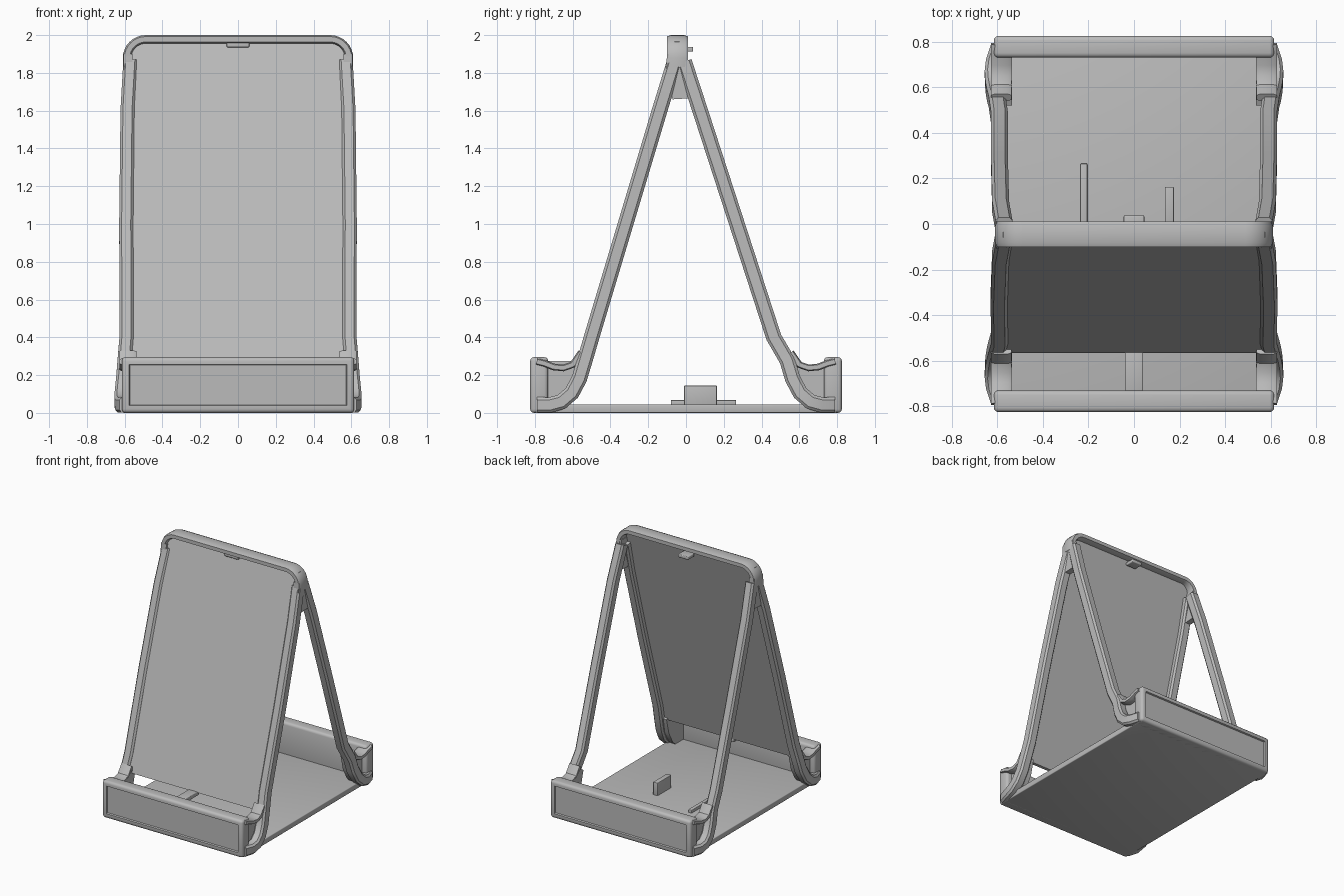
import bpy, bmesh, math
from mathutils import Vector

old = bpy.data.objects.get("Cube")
if old:
    bpy.data.objects.remove(old, do_unlink=True)

grey = bpy.data.materials.new("plain_grey")
grey.use_nodes = True
colour = (0.5, 0.5, 0.5, 1)
grey.diffuse_color = colour
grey.node_tree.nodes["Principled BSDF"].inputs["Base Color"].default_value = colour


def finish(name, bm, smooth=True):
    bmesh.ops.recalc_face_normals(bm, faces=bm.faces)
    mesh = bpy.data.meshes.new(name)
    bm.to_mesh(mesh)
    bm.free()
    mesh.materials.append(grey)
    obj = bpy.data.objects.new(name, mesh)
    bpy.context.collection.objects.link(obj)
    if smooth:
        bpy.ops.object.select_all(action='DESELECT')
        obj.select_set(True)
        bpy.context.view_layer.objects.active = obj
        bpy.ops.object.shade_smooth_by_angle(angle=math.radians(35))
    return obj


def box_mesh(x, y, z, bevel=0.0):
    bm = bmesh.new()
    bmesh.ops.create_cube(bm, size=1)
    for v in bm.verts:
        v.co = Vector([(r[0] + r[1]) / 2 + c * (r[1] - r[0]) for c, r in zip(v.co, (x, y, z))])
    if bevel:
        bmesh.ops.bevel(bm, geom=bm.edges[:], offset=bevel, segments=3, profile=0.5, affect='EDGES')
    return bm


def box(name, x, y, z, bevel=0.0):
    return finish(name, box_mesh(x, y, z, bevel))


def prism(name, outline, x0, x1):
    """Extrude a y-z outline along x."""
    bm = bmesh.new()
    face = bm.faces.new([bm.verts.new((x0, y, z)) for y, z in outline])
    res = bmesh.ops.extrude_face_region(bm, geom=[face])
    moved = [g for g in res["geom"] if isinstance(g, bmesh.types.BMVert)]
    bmesh.ops.translate(bm, verts=moved, vec=(x1 - x0, 0, 0))
    return finish(name, bm)


def sweep(name, path, side, half_wide, half_thick):
    """Run a chamfered bar along a path; side is the fixed width direction."""
    bm = bmesh.new()
    pts = [Vector(p) for p in path]
    side = Vector(side)
    k = 0.65
    section = [(1, k), (k, 1), (-k, 1), (-1, k), (-1, -k), (-k, -1), (k, -1), (1, -k)]
    rings = []
    for i, p in enumerate(pts):
        tangent = pts[min(i + 1, len(pts) - 1)] - pts[max(i - 1, 0)]
        normal = tangent.cross(side).normalized()
        rings.append([bm.verts.new(p + side * a * half_wide + normal * b * half_thick)
                      for a, b in section])
    for r0, r1 in zip(rings, rings[1:]):
        for j in range(len(section)):
            n = (j + 1) % len(section)
            bm.faces.new((r0[j], r0[n], r1[n], r1[j]))
    bm.faces.new(rings[0])
    bm.faces.new(rings[-1][::-1])
    return finish(name, bm)


# Base floor
box("base_floor", (-0.61, 0.61), (-0.8, 0.8), (0, 0.045), 0.006)

# Front and back lips with a sunken panel on the outer face
for label, s in (("front", -1), ("back", 1)):
    bm = box_mesh((-0.615, 0.615), sorted((s * 0.73, s * 0.825)), (0, 0.295), 0.02)
    bm.faces.ensure_lookup_table()
    outer = max(bm.faces, key=lambda f: f.calc_area() * f.calc_center_median().y * s)
    bmesh.ops.inset_region(bm, faces=[outer], thickness=0.018, use_even_offset=True)
    bmesh.ops.inset_region(bm, faces=[outer], thickness=0.004, depth=-0.012, use_even_offset=True)
    finish(label + "_lip", bm)

# Display panel leaning back, and the tab holding its foot
prism("display_panel", [(-0.565, 0.27), (-0.06, 1.965), (-0.035, 1.965), (-0.54, 0.27)], -0.575, 0.575)
box("panel_tab", (-0.04, 0.04), (-0.74, -0.545), (0.245, 0.275), 0.005)

# Legs with flared feet, and corner brackets
web = [(-0.80, 0.02), (-0.80, 0.28), (-0.76, 0.28), (-0.70, 0.25), (-0.62, 0.25),
       (-0.56, 0.30), (-0.52, 0.28), (-0.55, 0.16), (-0.60, 0.07), (-0.66, 0.02)]
foot = [(0.60, -0.535, 0.28), (0.608, -0.565, 0.18), (0.615, -0.605, 0.105), (0.618, -0.66, 0.058),
        (0.612, -0.72, 0.042), (0.59, -0.79, 0.042)]
brow = [(-0.79, 0.272), (-0.75, 0.262), (-0.70, 0.243), (-0.65, 0.238), (-0.60, 0.255), (-0.555, 0.32)]
stalks = {"front": [(0.57, -0.06, 1.86), (0.585, -0.14, 1.6), (0.592, -0.32, 1.0), (0.59, -0.50, 0.4)],
          "back": [(0.57, -0.01, 1.86), (0.585, 0.075, 1.6), (0.59, 0.27, 1.0), (0.59, 0.465, 0.4)]}
for hand, sx in (("left", 1), ("right", -1)):
    for label, sy in (("front", 1), ("back", -1)):
        tag = f"{label}_{hand}_"
        path = stalks[label] + [(x, y * sy, z) for x, y, z in foot]
        sweep(tag + "leg", [(x * sx, y, z) for x, y, z in path], (1, 0, 0), 0.037, 0.041)
        prism(tag + "bracket_web", [(y * sy, z) for y, z in web], sx * 0.535, sx * 0.575)
        sweep(tag + "bracket_rim", [(sx * 0.582, y * sy, z) for y, z in brow], (1, 0, 0), 0.045, 0.018)
    # Gusset joining the two legs near the apex
    prism(hand + "_gusset", [(-0.1, 1.9), (0.008, 1.9), (0.015, 1.8), (0.01, 1.665),
                             (-0.07, 1.66), (-0.11, 1.78)], sx * 0.558, sx * 0.605)

# Rounded top cap bridging the legs
radius, half, top = 0.1, 0.588, 1.978
arc = [(half - radius + radius * math.cos(a), top - radius + radius * math.sin(a))
       for a in (math.pi / 2 * i / 8 for i in range(9))]
right_side = [(half, 1.83)] + arc
cap = right_side + [(-x, z) for x, z in reversed(right_side)]
sweep("top_cap", [(x, -0.045, z) for x, z in cap], (0, 1, 0), 0.056, 0.022)

# Small clip behind the cap and its catch on the front
box("cap_clip", (-0.045, 0.045), (-0.04, 0.038), (1.912, 1.938), 0.006)
box("front_catch", (-0.06, 0.06), (-0.085, -0.05), (1.935, 1.965), 0.006)

# Loose pieces on the floor
box("floor_block", (0.135, 0.175), (-0.01, 0.163), (0.04, 0.145), 0.004)
box("floor_strip", (-0.235, -0.205), (-0.08, 0.265), (0.04, 0.068), 0.004)
